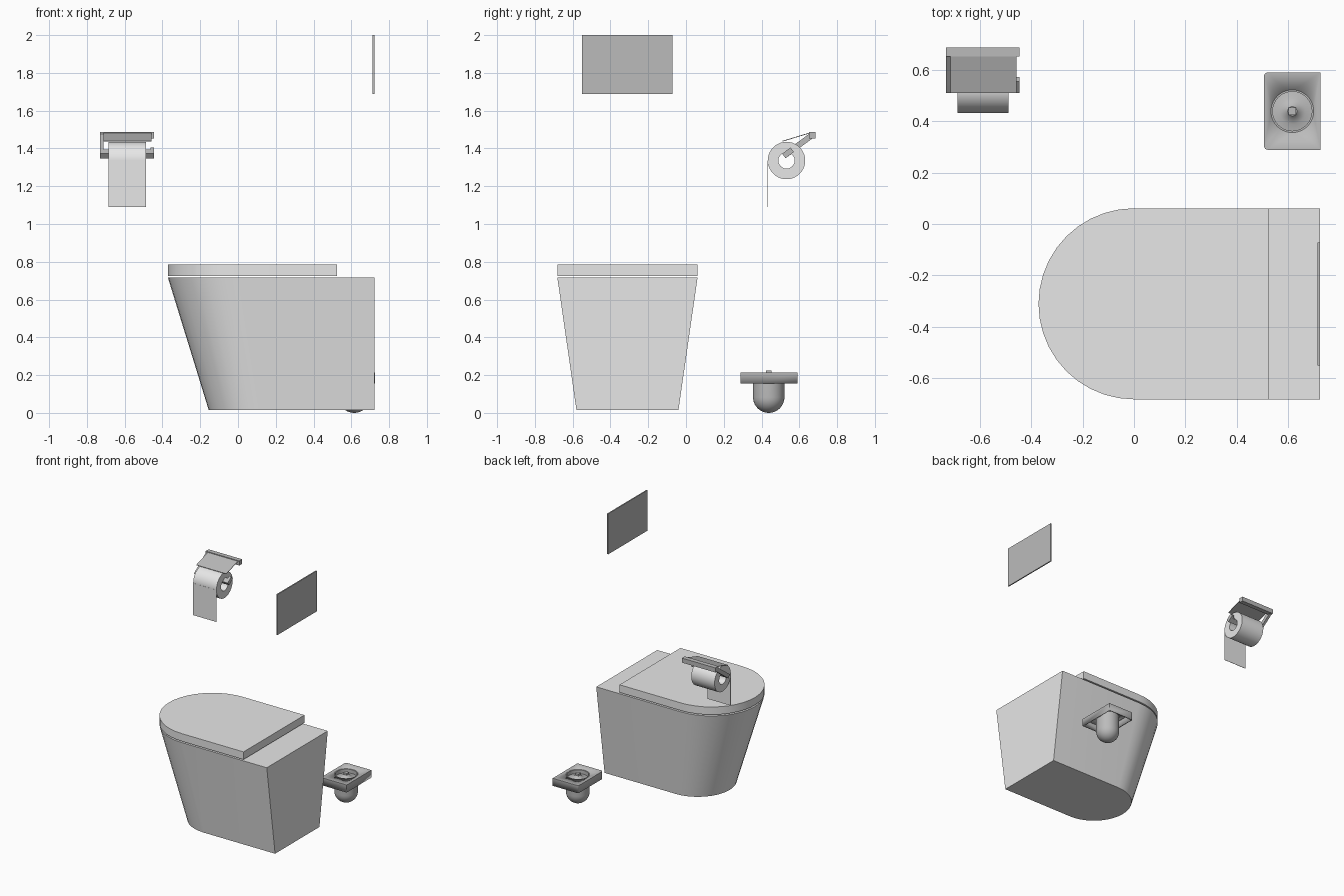
import bpy, bmesh, math
from mathutils import Vector, Matrix

if "Cube" in bpy.data.objects:
    bpy.data.objects.remove(bpy.data.objects["Cube"], do_unlink=True)


def material(name, v):
    m = bpy.data.materials.new(name)
    m.use_nodes = True
    m.diffuse_color = (v, v, v, 1)
    m.node_tree.nodes["Principled BSDF"].inputs["Base Color"].default_value = (v, v, v, 1)
    return m


CERAMIC = material("white ceramic", 0.8)
PAPER = material("white paper", 0.8)
METAL = material("grey metal", 0.5)


def finish(bm, name, mat, smooth=False, fix=True):
    if fix:
        bmesh.ops.recalc_face_normals(bm, faces=bm.faces)
    me = bpy.data.meshes.new(name)
    bm.to_mesh(me)
    bm.free()
    ob = bpy.data.objects.new(name, me)
    bpy.context.collection.objects.link(ob)
    me.materials.append(mat)
    if smooth:
        bpy.ops.object.select_all(action='DESELECT')
        ob.select_set(True)
        bpy.context.view_layer.objects.active = ob
        bpy.ops.object.shade_smooth_by_angle(angle=math.radians(35))
    return ob


def box(name, lo, hi, mat):
    lo, hi = Vector(lo), Vector(hi)
    bm = bmesh.new()
    bmesh.ops.create_cube(bm, size=1, matrix=Matrix.Translation((lo + hi) / 2)
                          @ Matrix.Diagonal((*(hi - lo), 1)))
    return finish(bm, name, mat)


def prism_x(name, yz, x0, x1, mat):
    """Extrude a side profile along x."""
    bm = bmesh.new()
    face = bm.faces.new([bm.verts.new((x0, y, z)) for y, z in yz])
    new = bmesh.ops.extrude_face_region(bm, geom=[face])["geom"]
    bmesh.ops.translate(bm, vec=(x1 - x0, 0, 0),
                        verts=[g for g in new if isinstance(g, bmesh.types.BMVert)])
    return finish(bm, name, mat)


def strip(p, q, width):
    """Four-point profile of a bar from p to q."""
    p, q = Vector(p), Vector(q)
    n = (q - p).orthogonal().normalized() * width / 2
    return [p + n, q + n, q - n, p - n]


def d_ring(bm, cx, r, back, z, steps=20):
    """Outline with a round nose towards -x and a square back."""
    cy = -0.31
    pts = [(back, cy + r)]
    for i in range(steps + 1):
        a = math.pi / 2 + math.pi * i / steps
        pts.append((cx + r * math.cos(a), cy + r * math.sin(a)))
    pts.append((back, cy - r))
    return [bm.verts.new((x, y, z)) for x, y in pts]


def d_solid(name, low, high):
    bm = bmesh.new()
    a, b = d_ring(bm, *low), d_ring(bm, *high)
    bm.faces.new(a)
    bm.faces.new(b)
    for i in range(len(a)):
        j = (i + 1) % len(a)
        bm.faces.new((a[i], a[j], b[j], b[i]))
    return finish(bm, name, CERAMIC, True)


def lathe(name, profile, centre, axis, mat, steps=40):
    """Spin (radius, height) points about an axis through centre."""
    bm = bmesh.new()
    vs = [bm.verts.new((r, 0, h)) for r, h in profile]
    es = [bm.edges.new(e) for e in zip(vs, vs[1:])]
    bmesh.ops.spin(bm, geom=vs + es, axis=(0, 0, 1), cent=(0, 0, 0),
                   angle=math.tau, steps=steps, use_merge=True)
    bmesh.ops.remove_doubles(bm, verts=bm.verts, dist=0.0001)
    rot = Vector((0, 0, 1)).rotation_difference(Vector(axis)).to_matrix().to_4x4()
    bmesh.ops.transform(bm, matrix=Matrix.Translation(centre) @ rot, verts=bm.verts)
    return finish(bm, name, mat, True)


# Toilet and flush plate
d_solid("toilet_body", (0.115, 0.27, 0.722, 0.015), (0, 0.371, 0.722, 0.716))
d_solid("toilet_lid", (0, 0.371, 0.524, 0.726), (0, 0.371, 0.524, 0.785))
box("flush_plate", (0.713, -0.55, 1.688), (0.722, -0.072, 2), METAL)

# Brush holder shelf: hollow below, round hole, rounded outer corners
BX, BY, TOP = 0.615, 0.438, 0.213
bm = bmesh.new()
outline = [(0.724, 0.288), (0.724, 0.589)]
for cy, start in ((0.574, 90), (0.303, 180)):
    for i in range(5):
        a = math.radians(start + i * 22.5)
        outline.append((0.52 + 0.015 * math.cos(a), cy + 0.015 * math.sin(a)))
hole = [(BX + 0.08 * math.cos(a), BY + 0.08 * math.sin(a))
        for a in (math.tau * i / 40 for i in range(40))]
rim_edges = []
for loop in (outline, hole):
    vs = [bm.verts.new((x, y, TOP)) for x, y in loop]
    rim_edges += [bm.edges.new((vs[i - 1], vs[i])) for i in range(len(vs))]
outer = rim_edges[:len(outline)]
bmesh.ops.triangle_fill(bm, edges=rim_edges, use_beauty=True, normal=(0, 0, 1))
walls = bmesh.ops.extrude_edge_only(bm, edges=outer)["geom"]
bmesh.ops.translate(bm, vec=(0, 0, -0.058),
                    verts=[g for g in walls if isinstance(g, bmesh.types.BMVert)])
bmesh.ops.recalc_face_normals(bm, faces=bm.faces)
if sum(f.normal.z for f in bm.faces) < 0:
    bmesh.ops.reverse_faces(bm, faces=bm.faces)
shelf = finish(bm, "brush_shelf", METAL, True, fix=False)
mod = shelf.modifiers.new("thickness", 'SOLIDIFY')
mod.thickness = 0.01
mod.offset = -1

# Brush cup with a round bottom, brush cover and knob
R = 0.083
cup = [(R * math.sin(a), R - R * math.cos(a))
       for a in (math.pi / 2 * i / 10 for i in range(11))]
cup += [(R, TOP + 0.001), (0.076, TOP + 0.001), (0.076, 0.185)]
lathe("brush_cup", cup, (BX, BY, 0), (0, 0, 1), METAL)
lathe("brush_cover", [(0.076, 0.185), (0.05, 0.189), (0.03, 0.198), (0.018, 0.212), (0, 0.212)],
      (BX, BY, 0), (0, 0, 1), METAL)
box("brush_knob", (BX - 0.015, BY - 0.015, 0.2), (BX + 0.015, BY + 0.015, 0.225), METAL)

# Paper roll with a hanging sheet
RY, RZ = 0.532, 1.336
lathe("paper_roll", [(0.043, 0), (0.099, 0), (0.099, 0.198), (0.043, 0.198), (0.043, 0)],
      (-0.685, RY, RZ), (1, 0, 0), PAPER)
box("paper_sheet", (-0.685, RY - 0.1, 1.09), (-0.487, RY - 0.098, RZ), PAPER)

# Paper holder: wall bar, slanted arm, rod, upturned end and cover flap
box("holder_wall_bar", (-0.73, 0.65, 1.453), (-0.444, 0.685, 1.488), METAL)
prism_x("holder_arm", strip((0.67, 1.472), (0.518, 1.36), 0.03), -0.73, -0.711, METAL)
prism_x("holder_rod", strip((0.547, 1.382), (0.518, 1.36), 0.03), -0.73, -0.445, METAL)
prism_x("holder_end", strip((0.562, 1.393), (0.518, 1.36), 0.03), -0.463, -0.444, METAL)
prism_x("holder_flap", strip((0.665, 1.485), (0.51, 1.438), 0.004), -0.713, -0.457, METAL)
